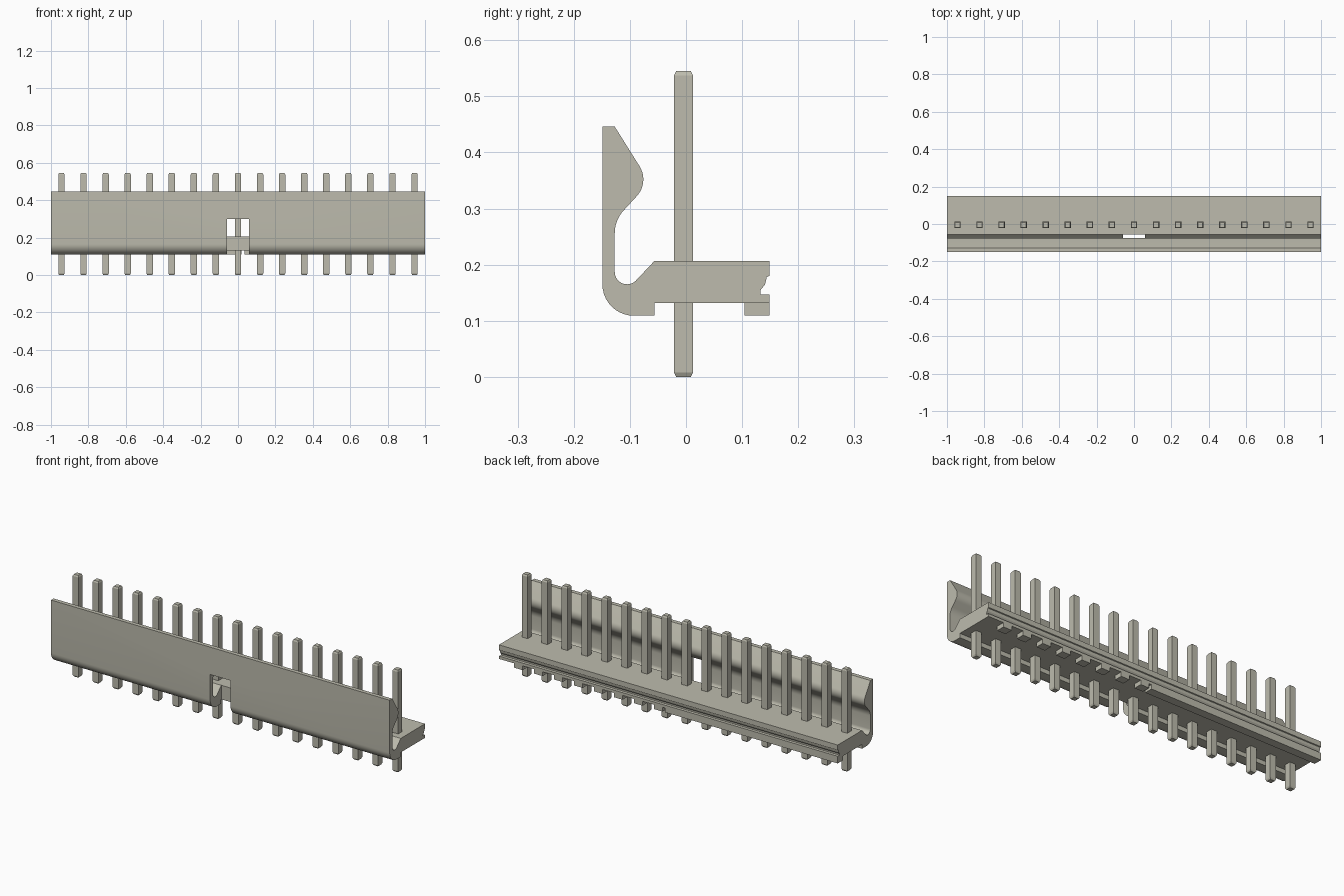
import bpy, bmesh, math

old = bpy.data.objects.get("Cube")
if old:
    bpy.data.objects.remove(old, do_unlink=True)

mat = bpy.data.materials.new("warm_grey")
mat.use_nodes = True
colour = (0.51, 0.50, 0.42, 1)
mat.diffuse_color = colour
mat.node_tree.nodes["Principled BSDF"].inputs["Base Color"].default_value = colour

PITCH = 0.118
PIN_Y = -0.0045


def arc(cy, cz, r, a0, a1, n=10):
    """Points on an arc in the y-z plane, angles in degrees."""
    angles = [math.radians(a0 + (a1 - a0) * i / n) for i in range(n + 1)]
    return [(cy + r * math.cos(a), cz + r * math.sin(a)) for a in angles]


def make_object(name, bm):
    bmesh.ops.recalc_face_normals(bm, faces=bm.faces)
    mesh = bpy.data.meshes.new(name)
    bm.to_mesh(mesh)
    bm.free()
    mesh.materials.append(mat)
    ob = bpy.data.objects.new(name, mesh)
    bpy.context.collection.objects.link(ob)
    return ob


def extrude(name, profile, x0, x1):
    """Extrude a y-z profile along x."""
    bm = bmesh.new()
    face = bm.faces.new([bm.verts.new((x0, y, z)) for y, z in profile])
    new = bmesh.ops.extrude_face_region(bm, geom=[face])["geom"]
    verts = [v for v in new if isinstance(v, bmesh.types.BMVert)]
    bmesh.ops.translate(bm, verts=verts, vec=(x1 - x0, 0, 0))
    return make_object(name, bm)


def box(name, x0, x1, y0, y1, z0, z1):
    return extrude(name, [(y0, z0), (y1, z0), (y1, z1), (y0, z1)], x0, x1)


# Housing: base with grooved back edge, and a curved latch wall at the front
profile = [(-0.149, 0.446), (-0.127, 0.446)]
profile += arc(-0.120, 0.352, 0.044, 32, -45)            # latch bulge
profile += arc(-0.067, 0.256, 0.060, 135, 180)           # below the bulge
profile += arc(-0.105, 0.187, 0.022, 180, 315)           # inner valley
profile += [(-0.056, 0.207), (0.149, 0.207), (0.149, 0.180), (0.144, 0.178),
            (0.141, 0.165), (0.133, 0.155), (0.133, 0.147), (0.149, 0.147),
            (0.149, 0.132), (-0.056, 0.132), (-0.056, 0.109)]
profile += arc(-0.093, 0.165, 0.056, 270, 180)           # outer bend
housing = extrude("housing", profile, -1, 1)

# Notch through the middle of the latch wall
cutter = box("notch_cutter", -0.06, 0.06, -0.25, -0.0555, 0.05, 0.30)
cutter.hide_render = True
mod = housing.modifiers.new("notch", "BOOLEAN")
mod.operation = "DIFFERENCE"
mod.solver = "EXACT"
mod.object = cutter
bpy.ops.object.select_all(action="DESELECT")
bpy.context.view_layer.objects.active = housing
housing.select_set(True)
bpy.ops.object.modifier_apply(modifier=mod.name)
bpy.data.objects.remove(cutter, do_unlink=True)
bpy.ops.object.shade_smooth_by_angle(angle=math.radians(25))

# Rear standoffs: a rail on one half, separate feet between pins on the other
box("rear_rail", -1, 0.02, 0.104, 0.149, 0.109, 0.132)
for i in range(8):
    x = PITCH * (i + 0.5)
    box(f"rear_foot_{i + 1}", x - 0.025, x + 0.025, 0.104, 0.149, 0.109, 0.132)

# Square pins with chamfered tips
for i in range(17):
    bm = bmesh.new()
    rings = []
    for z, h in ((0, 0.013), (0.008, 0.017), (0.537, 0.017), (0.545, 0.013)):
        rings.append([bm.verts.new(((i - 8) * PITCH + sx * h, PIN_Y + sy * h, z))
                      for sx, sy in ((-1, -1), (1, -1), (1, 1), (-1, 1))])
    for a, b in zip(rings, rings[1:]):
        for k in range(4):
            bm.faces.new((a[k], a[(k + 1) % 4], b[(k + 1) % 4], b[k]))
    bm.faces.new(rings[0])
    bm.faces.new(rings[-1])
    make_object(f"pin_{i + 1}", bm)
